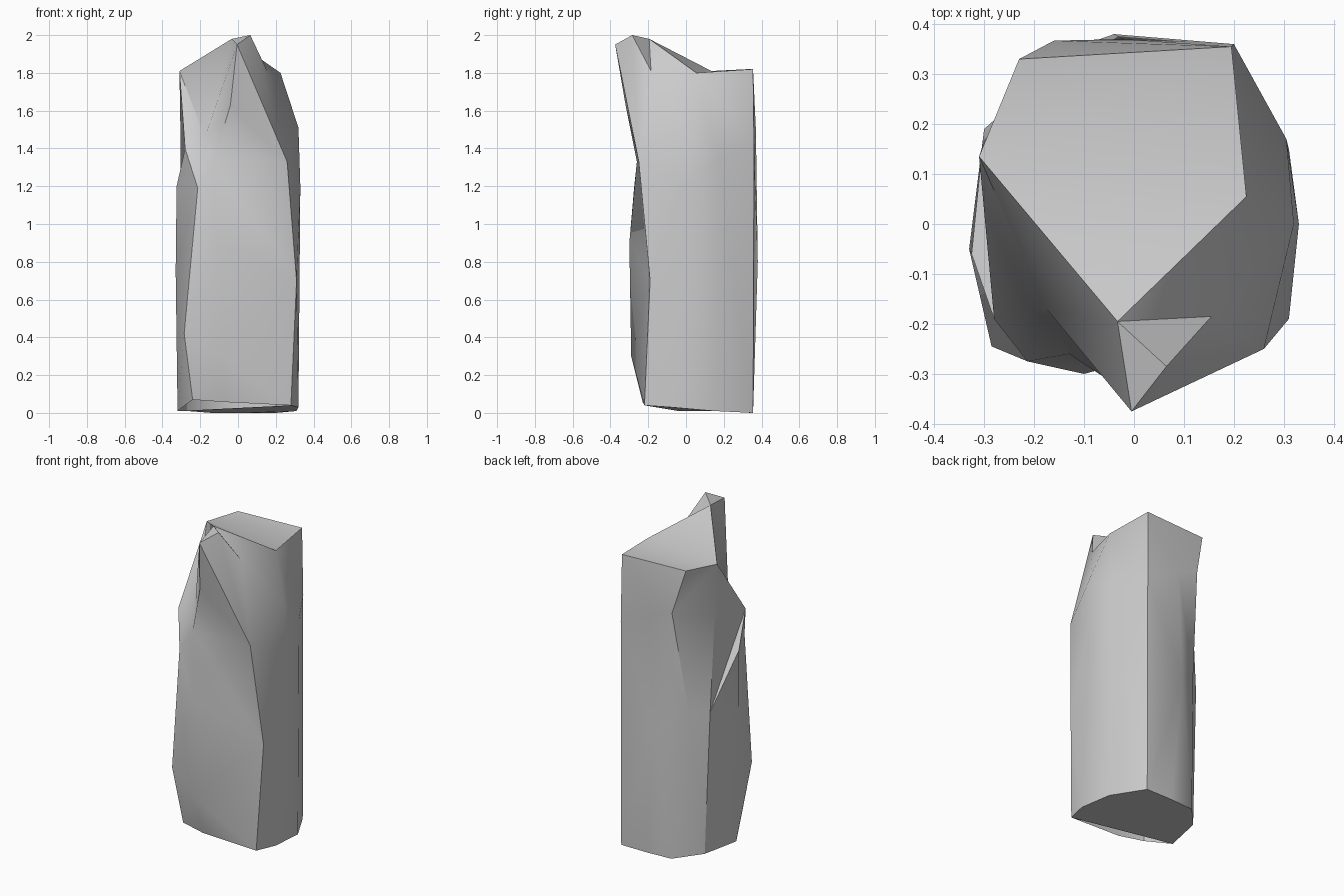
import bpy, bmesh, math

default_cube = bpy.data.objects.get("Cube")
if default_cube:
    bpy.data.objects.remove(default_cube, do_unlink=True)

# Plain grey material
grey = bpy.data.materials.new("plain grey")
grey.use_nodes = True
colour = (0.6, 0.6, 0.6, 1)
grey.diffuse_color = colour
grey.node_tree.nodes["Principled BSDF"].inputs["Base Color"].default_value = colour

# Points of the folded top, shared by several creases and faces
apex = (-.033, -.195, 1.98)
tip = (-.005, -.375, 1.95)
peak = (.065, -.285, 2)
notch = (.155, -.185, 1.81)
left_corner = (.225, .055, 1.8)
right_corner = (-.31, .135, 1.81)
back_left_corner = (.195, .355, 1.82)
back_right_corner = (-.23, .33, 1.82)

# Wall creases from bottom to top, counter-clockwise from the front
creases = {
    "front": [(-.08, -.23, .058), (-.1, -.29, .3), (-.1, -.3, .9),
              (-.13, -.26, 1.33), (-.04, -.32, 1.63), tip],
    "front_left": [(.28, -.22, .04), (.31, -.19, .7), (.26, -.25, 1.33), peak],
    "left": [(.32, -.08, .03), (.33, 0, 1.2), (.32, 0, 1.51), notch],
    "left_back": [(.31, .15, .01), (.305, .17, 1.35), left_corner],
    "back_left": [(.2, .355, 0), (.2, .36, 1.4), back_left_corner],
    "back": [(.02, .355, 0), (-.04, .38, .8), (-.02, .37, 1.5),
             back_left_corner],
    "back_right": [(-.14, .345, 0), (-.21, .27, .9),
                   (-.16, .367, 1.55), back_right_corner],
    "right_back": [(-.27, .2, .01), (-.3, .19, .9), (-.305, .15, 1.5),
                   right_corner],
    "right": [(-.32, -.04, .01), (-.33, -.05, .75), (-.325, -.06, 1.2),
              (-.28, -.19, 1.4), right_corner],
    "front_right": [(-.24, -.2, .07), (-.285, -.245, .42),
                    (-.213, -.275, 1.19), (-.175, -.17, 1.46), apex],
}

bm = bmesh.new()
known = {}


def vert(point):
    """Reuse the vertex where creases meet at the same point."""
    if point not in known:
        known[point] = bm.verts.new(point)
    return known[point]


def triangle(*corners):
    """Add a triangle unless two of its corners coincide."""
    if len(set(corners)) == 3:
        bm.faces.new([vert(corner) for corner in corners])


def bridge(a, b):
    """Fill the wall between two creases, climbing by the lower next point."""
    i = j = 0
    while i + 1 < len(a) or j + 1 < len(b):
        climb_a = j + 1 == len(b) or (
            i + 1 < len(a) and a[i + 1][2] <= b[j + 1][2])
        if climb_a:
            triangle(a[i], b[j], a[i + 1])
            i += 1
        else:
            triangle(a[i], b[j], b[j + 1])
            j += 1


# Walls between neighbouring creases
paths = list(creases.values())
for here, following in zip(paths, paths[1:] + paths[:1]):
    bridge(here, following)

# Raised spout and the steep fold beside it
for a, b in ((tip, peak), (peak, notch), (notch, left_corner)):
    triangle(apex, a, b)

# Broad top panel
triangle(apex, left_corner, right_corner)
triangle(right_corner, left_corner, back_left_corner)
triangle(right_corner, back_left_corner, back_right_corner)

# Floor, leaving a slit under the front wall
bm.faces.new([vert(path[0]) for path in reversed(paths[1:-1])])

mesh = bpy.data.meshes.new("carton_body")
bm.to_mesh(mesh)
bm.free()
mesh.materials.append(grey)

body = bpy.data.objects.new("carton_body", mesh)
bpy.context.collection.objects.link(body)
bpy.context.view_layer.objects.active = body
body.select_set(True)
bpy.ops.object.shade_smooth_by_angle(angle=math.radians(38))
